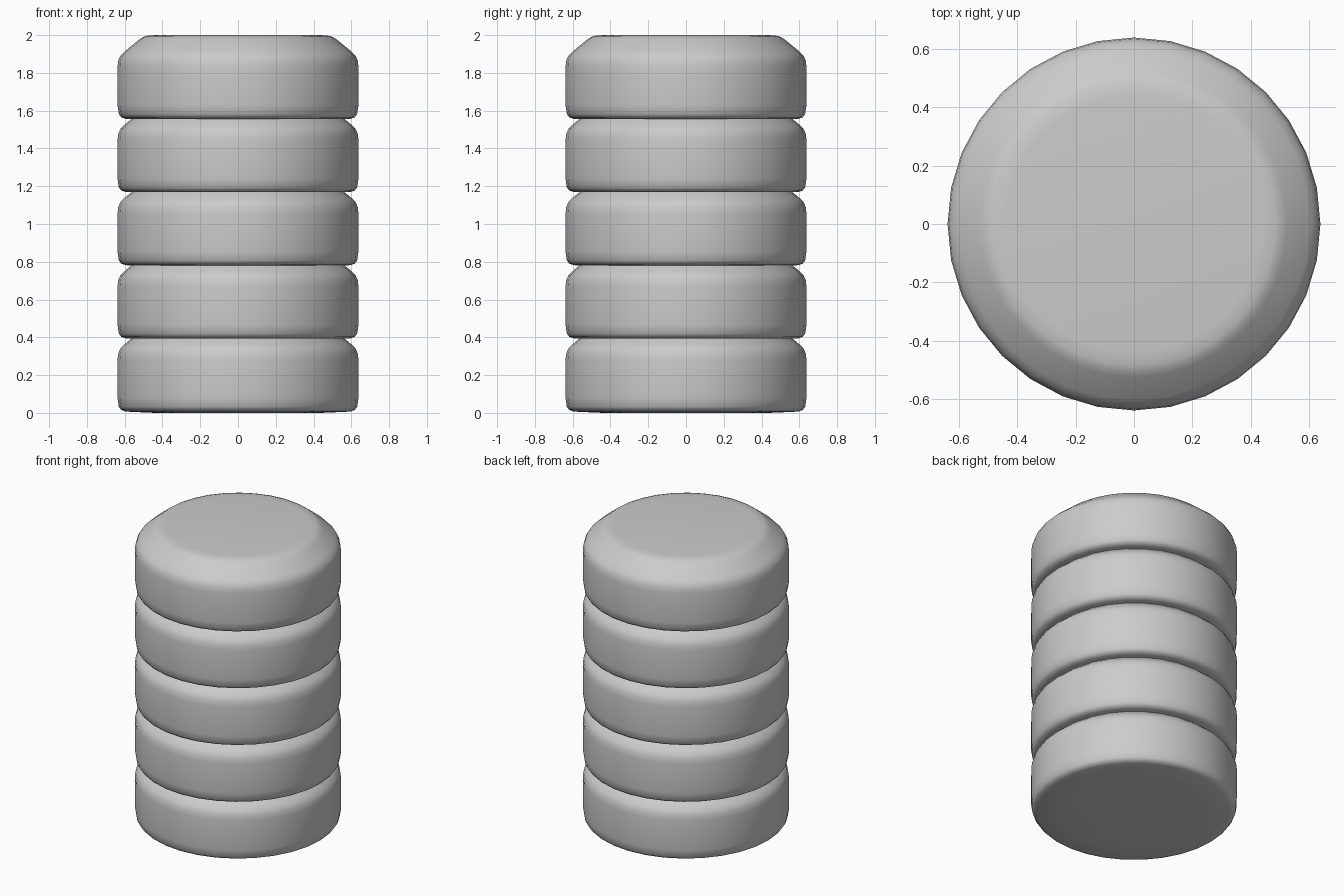
import bpy, bmesh, math

if "Cube" in bpy.data.objects:
    bpy.data.objects.remove(bpy.data.objects["Cube"])

SIDES = 32
COUNT = 5
PITCH = 0.3875
# half profile of one rounded disc (radius, height), bottom to top
PROFILE = [(0.44, 0.0), (0.595, 0.007), (0.618, 0.015), (0.631, 0.032), (0.638, 0.08),
           (0.638, 0.28), (0.634, 0.315), (0.622, 0.342), (0.60, 0.364),
           (0.525, 0.425), (0.508, 0.437), (0.485, 0.446), (0.44, 0.45)]


def lathe(name, profile, z):
    bm = bmesh.new()
    rings = []
    for r, h in profile:
        rings.append([bm.verts.new((r * math.cos(2 * math.pi * i / SIDES),
                                    r * math.sin(2 * math.pi * i / SIDES), h))
                      for i in range(SIDES)])
    for a, b in zip(rings, rings[1:]):
        for i in range(SIDES):
            j = (i + 1) % SIDES
            bm.faces.new((a[i], a[j], b[j], b[i]))
    # flat caps
    bm.faces.new(rings[0][::-1])
    bm.faces.new(rings[-1])
    for f in bm.faces:
        f.smooth = True
    mesh = bpy.data.meshes.new(name)
    bm.to_mesh(mesh)
    bm.free()
    obj = bpy.data.objects.new(name, mesh)
    obj.location.z = z
    bpy.context.collection.objects.link(obj)
    return obj


# stack of overlapping discs
for k in range(COUNT):
    lathe(f"stacked_disc_{k + 1}", PROFILE, k * PITCH)
